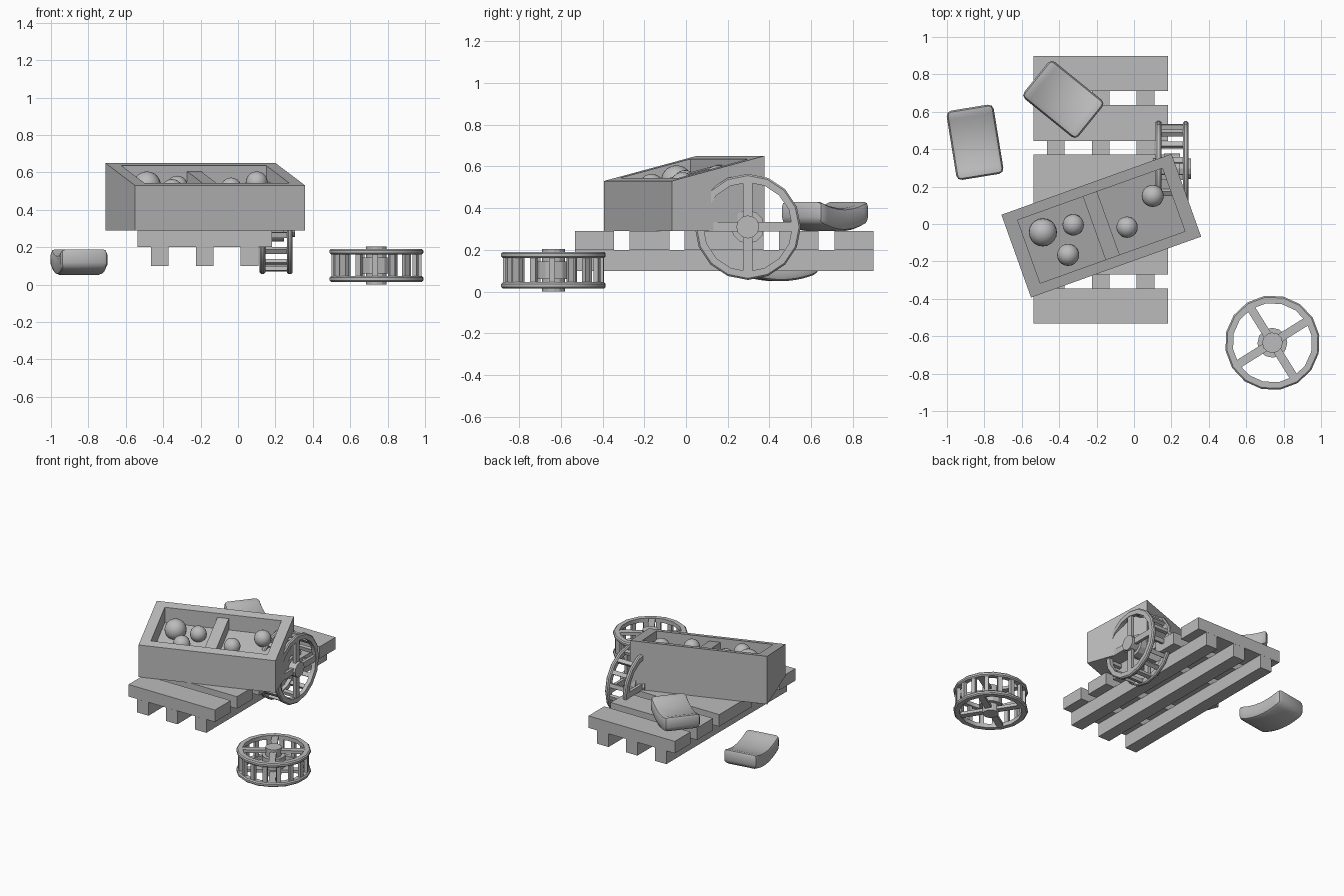
import bpy, bmesh, math
from mathutils import Matrix, Vector

cube = bpy.data.objects.get("Cube")
if cube:
    bpy.data.objects.remove(cube, do_unlink=True)

grey = bpy.data.materials.new("plain_grey")
grey.use_nodes = True
colour = (0.5, 0.5, 0.5, 1)
grey.diffuse_color = colour
grey.node_tree.nodes["Principled BSDF"].inputs["Base Color"].default_value = colour


def finish(bm, name, matrix=Matrix(), smooth=None):
    bmesh.ops.recalc_face_normals(bm, faces=bm.faces)
    mesh = bpy.data.meshes.new(name)
    bm.to_mesh(mesh)
    bm.free()
    mesh.materials.append(grey)
    ob = bpy.data.objects.new(name, mesh)
    bpy.context.collection.objects.link(ob)
    ob.matrix_world = matrix
    if smooth:
        bpy.ops.object.select_all(action='DESELECT')
        ob.select_set(True)
        bpy.context.view_layer.objects.active = ob
        bpy.ops.object.shade_smooth_by_angle(angle=math.radians(smooth))
    return ob


def add_box(bm, centre, size, turn=0):
    m = (Matrix.Rotation(turn, 4, 'Z') @ Matrix.Translation(centre)
         @ Matrix.Diagonal((*size, 1)))
    return bmesh.ops.create_cube(bm, size=1, matrix=m)["verts"]


def place(x, y, z, degrees=0, axis='Z'):
    return Matrix.Translation((x, y, z)) @ Matrix.Rotation(math.radians(degrees), 4, axis)


# Pallet: five planks, the middle one double width, on three runners
for i, (y, depth) in enumerate([(-0.438, 0.187), (-0.175, 0.19), (0.182, 0.38),
                                (0.54, 0.19), (0.805, 0.187)]):
    bm = bmesh.new()
    add_box(bm, (-0.178, y, 0.245), (0.717, depth, 0.09))
    finish(bm, f"pallet_plank_{i + 1}")
for i, x in enumerate((-0.418, -0.178, 0.062)):
    bm = bmesh.new()
    add_box(bm, (x, 0.183, 0.15), (0.095, 1.43, 0.1))
    finish(bm, f"pallet_runner_{i + 1}")

# Crate: sloping rim, recessed tray and a divider
SLOPE = 0.255
crate_place = place(-0.175, -0.009, 0.29, 19.7)


def rim(y):
    return 0.3 + SLOPE * y


bm = bmesh.new()
for v in add_box(bm, (0, 0, 0.15), (0.966, 0.47, 0.3)):
    if v.co.z > 0.2:
        v.co.z = rim(v.co.y)
top = max(bm.faces, key=lambda f: f.calc_center_median().z)
bmesh.ops.inset_individual(bm, faces=[top], thickness=0.06)
for v in top.verts:
    v.co.x = math.copysign(0.411, v.co.x)
    v.co.y = math.copysign(0.179, v.co.y)
    v.co.z = rim(v.co.y)
floor = bmesh.ops.extrude_discrete_faces(bm, faces=[top])["faces"][0]
bmesh.ops.translate(bm, verts=floor.verts, vec=(0, 0, -0.115))
finish(bm, "crate", crate_place)

bm = bmesh.new()
for v in add_box(bm, (0, 0, 0.2), (0.08, 0.37, 0.1)):
    v.co.z = rim(v.co.y) - (0.03 if v.co.z > 0.2 else 0.13)
finish(bm, "crate_divider", crate_place)

# Round produce resting in the tray
for i, (x, y, z, r) in enumerate([(-0.487, -0.045, 0.53, 0.075), (-0.325, -0.005, 0.525, 0.057),
                                  (-0.352, -0.165, 0.505, 0.059), (-0.037, -0.017, 0.515, 0.057),
                                  (0.1, 0.15, 0.546, 0.059)]):
    bm = bmesh.new()
    bmesh.ops.create_uvsphere(bm, u_segments=20, v_segments=12, radius=r)
    finish(bm, f"round_fruit_{i + 1}", place(x, y, z), 60)


# Wheels: two rims joined by slats, spokes at each rim and a stepped hub
def add_ring(bm, outer, inner, z, half, sides=16):
    bevel = 0.008
    profile = [(inner, -half), (outer - bevel, -half), (outer, bevel - half),
               (outer, half - bevel), (outer - bevel, half), (inner, half)]
    loops = []
    for i in range(sides):
        a = math.tau * i / sides
        loops.append([bm.verts.new((r * math.cos(a), r * math.sin(a), z + h))
                      for r, h in profile])
    n = len(profile)
    for i in range(sides):
        a, b = loops[i], loops[(i + 1) % sides]
        for j in range(n):
            k = (j + 1) % n
            bm.faces.new((a[j], b[j], b[k], a[k]))


def wheel(name, matrix):
    bm = bmesh.new()
    for z in (-0.073, 0.073):
        add_ring(bm, 0.254, 0.213, z, 0.015)
        for i in range(4):
            add_box(bm, (0.135, 0, z), (0.17, 0.045, 0.022), math.tau * i / 4)
    finish(bm, name + "_rims_and_spokes", matrix, 30)
    bm = bmesh.new()
    for i in range(16):
        add_box(bm, (0.229, 0, 0), (0.024, 0.03, 0.125), math.tau * (i + 0.5) / 16)
    finish(bm, name + "_slats", matrix)
    bm = bmesh.new()
    for radius, depth in ((0.055, 0.203), (0.08, 0.085)):
        bmesh.ops.create_cone(bm, cap_ends=True, segments=12, radius1=radius,
                              radius2=radius, depth=depth)
    finish(bm, name + "_hub", matrix)


wheel("loose_wheel", place(0.74, -0.635, 0.103, 32))
wheel("leaning_wheel", place(0.204, 0.296, 0.31, 90, 'Y'))


# Sacks: rounded slabs that sag in the middle of their length
def sack(name, matrix):
    bm = bmesh.new()
    add_box(bm, (0, 0, 0.055), (0.255, 0.375, 0.11))
    bmesh.ops.bevel(bm, geom=bm.edges[:], offset=0.028, segments=2,
                    profile=0.5, affect='EDGES')
    for i in range(-4, 5):
        bmesh.ops.bisect_plane(bm, geom=bm.verts[:] + bm.edges[:] + bm.faces[:],
                               plane_co=(0, i * 0.035, 0), plane_no=(0, 1, 0))
    for v in bm.verts:
        v.co.z += 0.04 * (v.co.y / 0.1875) ** 2
    finish(bm, name, matrix, 40)


sack("sack_on_ground", place(-0.85, 0.437, 0.05, 9.2))
sack("sack_on_pallet", place(-0.378, 0.666, 0.29, 51))
